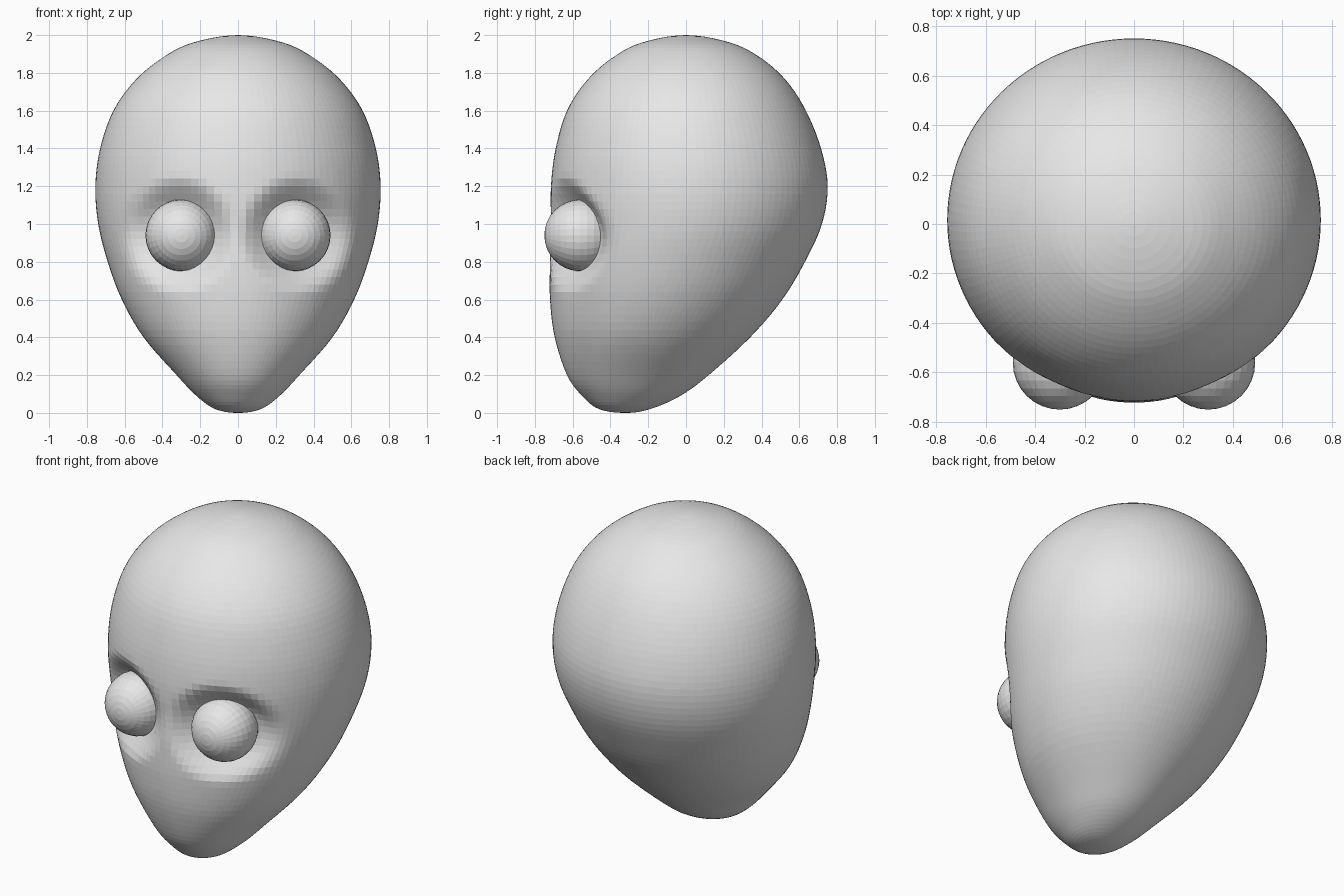
import bpy, bmesh, math
from mathutils import Vector, Matrix

if "Cube" in bpy.data.objects:
    bpy.data.objects.remove(bpy.data.objects["Cube"])

skin = bpy.data.materials.new("plain_grey")
skin.diffuse_color = (0.8, 0.8, 0.8, 1)
skin.use_nodes = True
skin.node_tree.nodes["Principled BSDF"].inputs["Base Color"].default_value = skin.diffuse_color

EYE = Vector((0.30, -0.56, 0.94))
EYE_R = 0.19

# Head profile: height, half width, front y, back y
PROFILE = [
    (0.00, 0.00, -0.32, -0.32), (0.02, 0.12, -0.46, -0.19), (0.09, 0.22, -0.55, -0.03),
    (0.20, 0.325, -0.63, 0.12), (0.40, 0.50, -0.695, 0.34), (0.60, 0.615, -0.72, 0.51),
    (0.80, 0.69, -0.72, 0.63), (1.00, 0.74, -0.715, 0.72), (1.20, 0.755, -0.715, 0.75),
    (1.40, 0.73, -0.69, 0.715), (1.60, 0.66, -0.63, 0.635), (1.76, 0.545, -0.525, 0.53),
    (1.88, 0.40, -0.39, 0.395), (1.96, 0.24, -0.235, 0.235), (2.00, 0.00, 0.0, 0.0)]


def smooth_profile(points, steps):
    """Catmull-Rom through the profile rows, mirrored past both poles."""
    pts = [Vector(p) for p in points]

    def beyond(pole, nxt):
        return Vector((nxt[0], -nxt[1], pole[2] * 2 - nxt[2], pole[3] * 2 - nxt[3]))
    pts = [beyond(pts[0], pts[1])] + pts + [beyond(pts[-1], pts[-2])]
    rows = []
    for i in range(1, len(pts) - 2):
        a, b, c, d = pts[i - 1:i + 3]
        for k in range(steps):
            t = k / steps
            rows.append(0.5 * (2 * b + (c - a) * t + (2 * a - 5 * b + 4 * c - d) * t * t
                               + (3 * b - a - 3 * c + d) * t ** 3))
    return rows[1:]


def dent(p):
    """Push the skin back around each eye to form a socket."""
    if p.y > -0.2:
        return p
    r = math.hypot(abs(p.x) - EYE.x - 0.02, p.z - EYE.z)
    t = min(1, max(0, (0.32 - r) / 0.20))
    p.y += 0.11 * t * t * (3 - 2 * t)
    return p


def finish(name, bm):
    bmesh.ops.recalc_face_normals(bm, faces=bm.faces)
    me = bpy.data.meshes.new(name)
    bm.to_mesh(me)
    bm.free()
    me.materials.append(skin)
    ob = bpy.data.objects.new(name, me)
    bpy.context.collection.objects.link(ob)
    return ob


# Head: lofted rings with eye sockets
SEG = 112
bm = bmesh.new()
rings = []
for z, w, f, b in smooth_profile(PROFILE, 5):
    ring = []
    for i in range(SEG):
        a = 2 * math.pi * i / SEG
        co = Vector((w * math.cos(a), (f + b) / 2 + (b - f) / 2 * math.sin(a), z))
        ring.append(bm.verts.new(dent(co)))
    rings.append(ring)
for lo, hi in zip(rings, rings[1:]):
    for i in range(SEG):
        j = (i + 1) % SEG
        bm.faces.new((lo[i], lo[j], hi[j], hi[i]))
for ring, pole in ((rings[0], (0, -0.32, 0)), (rings[-1], (0, 0, 2))):
    tip = bm.verts.new(pole)
    for i in range(SEG):
        bm.faces.new((ring[i], ring[(i + 1) % SEG], tip))
finish("head", bm)

# Eyeballs: spheres with their poles facing forward
for name, side in (("right_eye", -1), ("left_eye", 1)):
    bm = bmesh.new()
    place = Matrix.Translation((EYE.x * side, EYE.y, EYE.z)) @ Matrix.Rotation(math.pi / 2, 4, 'X')
    bmesh.ops.create_uvsphere(bm, u_segments=32, v_segments=16, radius=EYE_R, matrix=place)
    finish(name, bm)
